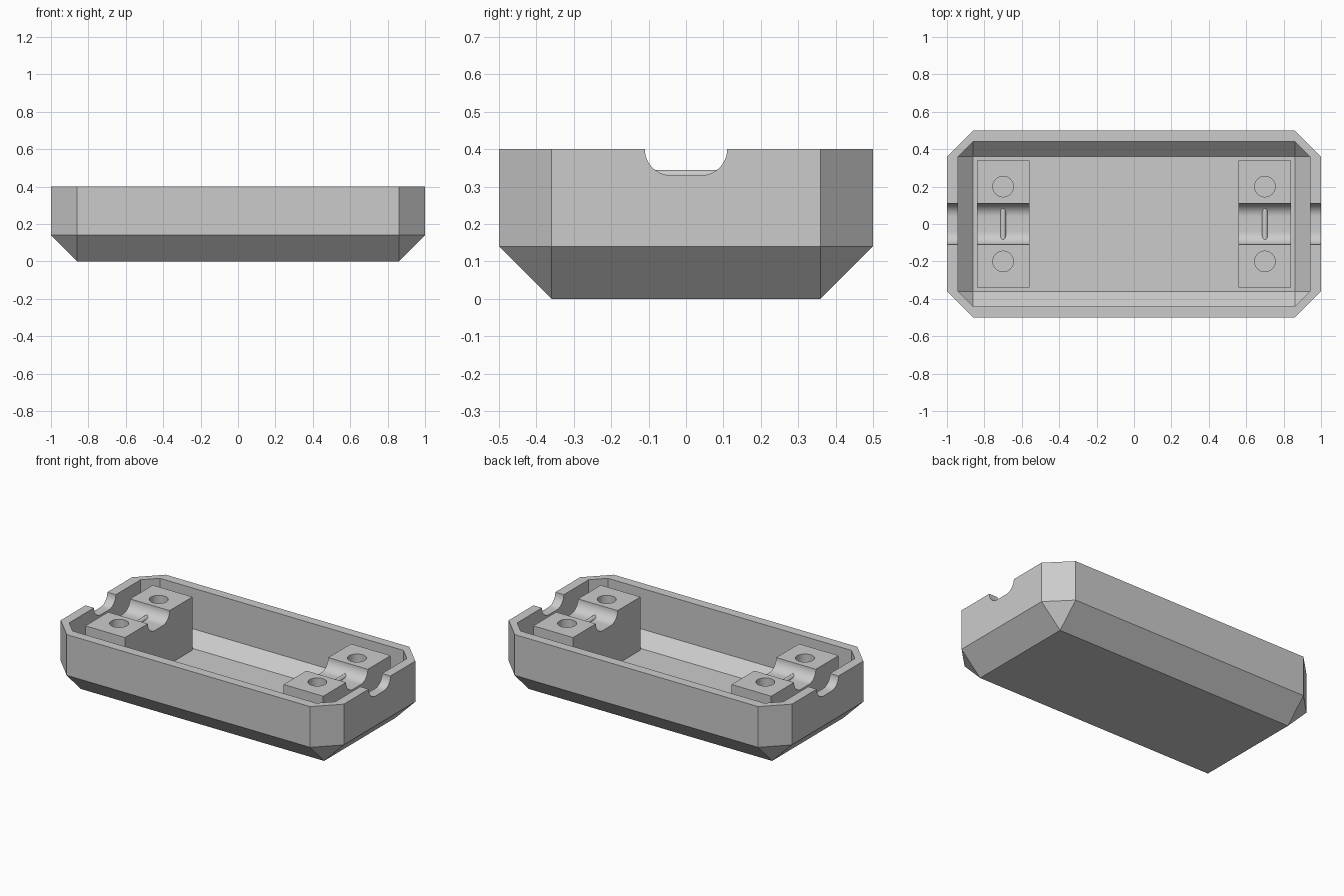
import bpy, bmesh, math

old = bpy.data.objects.get("Cube")
if old:
    bpy.data.objects.remove(old, do_unlink=True)

grey = bpy.data.materials.new("light_grey")
grey.use_nodes = True
COLOUR = (0.6, 0.6, 0.6, 1)
grey.diffuse_color = COLOUR
grey.node_tree.nodes["Principled BSDF"].inputs["Base Color"].default_value = COLOUR

FLAT_X, FLAT_Y = 0.86, 0.36      # shared floor rectangle and corner position
RIM, SHOULDER, FLOOR = 0.40, 0.14, 0.06
BLOCK_X, HOLE_Y = 0.70, 0.20


def make_object(name, bm):
    bmesh.ops.recalc_face_normals(bm, faces=bm.faces)
    mesh = bpy.data.meshes.new(name)
    bm.to_mesh(mesh)
    bm.free()
    mesh.materials.append(grey)
    obj = bpy.data.objects.new(name, mesh)
    bpy.context.collection.objects.link(obj)
    return obj


def add_box(bm, size, centre):
    made = bmesh.ops.create_cube(bm, size=1)["verts"]
    bmesh.ops.scale(bm, vec=size, verts=made)
    bmesh.ops.translate(bm, vec=centre, verts=made)


def octagon(bm, grow, z):
    # Rectangle grown outwards with chamfered corners
    pts = []
    for sx, sy in ((1, 1), (-1, 1), (-1, -1), (1, -1)):
        pair = [(sx * (FLAT_X + grow), sy * FLAT_Y), (sx * FLAT_X, sy * (FLAT_Y + grow))]
        pts += pair if sx == sy else pair[::-1]
    return [bm.verts.new((x, y, z)) for x, y in pts]


def tray_surface(bm, grow, z_floor):
    # Floor, sloped skirt with triangular corners, and upright walls
    base = [bm.verts.new((sx * FLAT_X, sy * FLAT_Y, z_floor))
            for sx, sy in ((1, 1), (-1, 1), (-1, -1), (1, -1))]
    mid, top = octagon(bm, grow, SHOULDER), octagon(bm, grow, RIM)
    bm.faces.new(base)
    for i in range(4):
        j = (i + 1) % 4
        bm.faces.new((base[i], mid[2 * i], mid[2 * i + 1]))
        bm.faces.new((base[i], mid[2 * i + 1], mid[2 * j], base[j]))
    for i in range(8):
        j = (i + 1) % 8
        bm.faces.new((mid[i], mid[j], top[j], top[i]))
    return top


def cut(obj, cutter):
    mod = obj.modifiers.new("cut", "BOOLEAN")
    mod.operation = "DIFFERENCE"
    mod.solver = "EXACT"
    mod.object = cutter
    bpy.context.view_layer.objects.active = obj
    bpy.ops.object.modifier_apply(modifier=mod.name)


# Hollow tray
bm = bmesh.new()
outer, inner = tray_surface(bm, 0.14, 0), tray_surface(bm, 0.08, FLOOR)
for i in range(8):
    j = (i + 1) % 8
    bm.faces.new((outer[i], outer[j], inner[j], inner[i]))
tray = make_object("tray", bm)

# Cable channel cutter: U profile with rounded lower corners
half, radius, depth_z = 0.11, 0.07, 0.33
profile = [(half, 0.5)]
for k in range(13):
    a = math.radians(7.5 * k)
    profile.append((half - radius + radius * math.cos(a), depth_z + radius - radius * math.sin(a)))
profile += [(-y, z) for y, z in reversed(profile)]
bm = bmesh.new()
face = bm.faces.new([bm.verts.new((-1.2, y, z)) for y, z in profile])
swept = bmesh.ops.extrude_face_region(bm, geom=[face])["geom"]
bmesh.ops.translate(bm, vec=(2.4, 0, 0), verts=[v for v in swept if isinstance(v, bmesh.types.BMVert)])
channel = make_object("channel_cutter", bm)
cut(tray, channel)

parts = [tray]
cutters = [channel]
for side, label in ((1, "left"), (-1, "right")):
    # Clamp block with channel and two screw holes
    bm = bmesh.new()
    add_box(bm, (0.28, 0.68, RIM - FLOOR), (side * BLOCK_X, 0, (RIM + FLOOR) / 2))
    block = make_object(label + "_clamp_block", bm)
    cut(block, channel)
    bm = bmesh.new()
    for y in (-HOLE_Y, HOLE_Y):
        made = bmesh.ops.create_cone(bm, cap_ends=True, segments=32, radius1=0.055,
                                     radius2=0.055, depth=0.4)["verts"]
        bmesh.ops.translate(bm, vec=(side * BLOCK_X, y, 0.3), verts=made)
    holes = make_object(label + "_hole_cutter", bm)
    cut(block, holes)
    cutters.append(holes)

    # Rounded grip rib across the channel
    bm = bmesh.new()
    made = bmesh.ops.create_cone(bm, cap_ends=True, segments=24, radius1=0.015,
                                 radius2=0.015, depth=0.19)["verts"]
    for v in made:
        x, y, z = v.co
        v.co = (x + side * BLOCK_X, z, depth_z + y)
    rib = make_object(label + "_grip_rib", bm)
    parts += [block, rib]

for helper in cutters:
    bpy.data.objects.remove(helper, do_unlink=True)

# Smooth the curved channel, holes and ribs, keep edges crisp
for obj in parts:
    bpy.ops.object.select_all(action="DESELECT")
    obj.select_set(True)
    bpy.context.view_layer.objects.active = obj
    bpy.ops.object.shade_smooth_by_angle(angle=math.radians(30))
